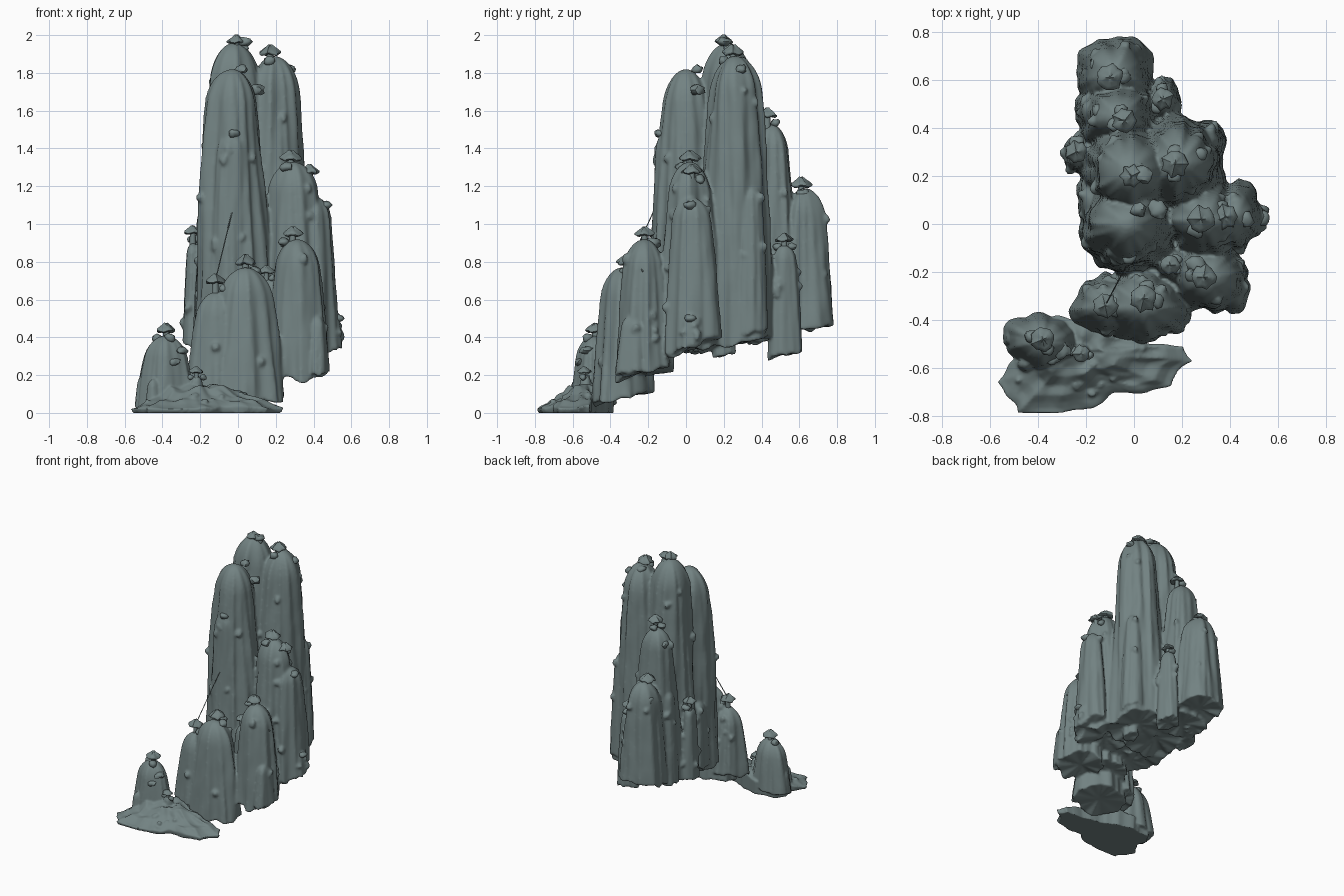
import bpy, bmesh, math, random
from mathutils import Vector, Matrix, noise

if "Cube" in bpy.data.objects:
    bpy.data.objects.remove(bpy.data.objects["Cube"])

random.seed(7)
rock = bpy.data.materials.new("grey green rock")
rock.diffuse_color = (0.17, 0.225, 0.225, 1)
rock.use_nodes = True
rock.node_tree.nodes["Principled BSDF"].inputs["Base Color"].default_value = rock.diffuse_color


def finish(name, bm, angle=50, voxel=None):
    """Make the object; with a voxel size, fuse its pieces into one weathered skin."""
    bmesh.ops.recalc_face_normals(bm, faces=bm.faces)
    me = bpy.data.meshes.new(name)
    bm.to_mesh(me)
    bm.free()
    ob = bpy.data.objects.new(name, me)
    bpy.context.collection.objects.link(ob)
    me.materials.append(rock)
    if voxel:
        rm = ob.modifiers.new("fuse", 'REMESH')
        rm.mode = 'VOXEL'
        rm.voxel_size = voxel
        rm.use_smooth_shade = True
        sm = ob.modifiers.new("weather", 'SMOOTH')
        sm.iterations = 3
        return
    for o in bpy.context.selected_objects:
        o.select_set(False)
    ob.select_set(True)
    bpy.context.view_layer.objects.active = ob
    bpy.ops.object.shade_smooth_by_angle(angle=math.radians(angle))


def skin(bm, rings, top, bottom):
    """Join rings of points into a closed skin."""
    vs = [[bm.verts.new(p) for p in r] for r in rings]
    n = len(vs[0])
    for a, b in zip(vs, vs[1:]):
        for i in range(n):
            bm.faces.new((a[i], a[(i + 1) % n], b[(i + 1) % n], b[i]))
    for ring, p in ((vs[0], top), (vs[-1], bottom)):
        c = bm.verts.new(p)
        for i in range(n):
            bm.faces.new((ring[i], ring[(i + 1) % n], c))


def pillar_point(p, a, s):
    """Surface of a weathered, round-topped column; s runs 0 (top) to 1 (bottom)."""
    x, y, rx, ry, zt, zb, seed = p
    h = zt - zb
    ca, sa = math.cos(a), math.sin(a)
    edge = noise.noise(Vector((ca * 2, sa * 2, seed * 5.1)))
    d = s * (h - 0.06 * ry / 0.2 * edge - 0.2 * ry * sa)
    dome = min(d / (1.0 * min(rx, ry)), 1)
    f = 0.5 * math.sqrt(1 - (1 - dome) ** 2) + 0.53 * s ** 0.62
    z = max(zt - d, 0.01)
    f *= 1 + 0.18 * noise.noise(Vector((ca * 1.7, sa * 1.7, z * 0.8 + seed * 3.7)))
    f *= 1 + 0.13 * noise.noise(Vector((ca * 4, sa * 4, z * 1.5 + seed * 1.3)))
    f *= 1 + 0.03 * noise.noise(Vector((ca * 3, sa * 3, z * 7 + seed)))
    return Vector((x + rx * f * ca, y + ry * f * sa, z))


def pillar(bm, p, n=48, m=36):
    rings = [[pillar_point(p, 2 * math.pi * i / n, (j / m) ** 1.7)
              for i in range(n)] for j in range(1, m + 1)]
    skin(bm, rings, (p[0], p[1], p[4]), (p[0], p[1], p[5] + 0.01))


def blob(bm, loc, r, flat=1.0):
    m = Matrix.Translation(loc) @ Matrix.Diagonal((r, r, r * flat, 1))
    res = bmesh.ops.create_icosphere(bm, subdivisions=2, radius=1, matrix=m)
    for v in res["verts"]:
        v.co += (v.co - Vector(loc)) * 0.5 * noise.noise(v.co * 45)


# Cliff columns: x, y, radius x, radius y, top, bottom
cliff = [
    (-0.02, 0.22, 0.21, 0.20, 1.96, 0.36), (0.19, 0.26, 0.19, 0.20, 1.89, 0.37),   # tall pair
    (-0.03, 0.00, 0.21, 0.19, 1.82, 0.34), (-0.03, -0.10, 0.13, 0.10, 1.49, 0.32),  # tall front
    (0.29, 0.02, 0.18, 0.16, 1.33, 0.34), (0.42, 0.03, 0.11, 0.14, 1.14, 0.35),     # right
    (0.51, 0.02, 0.045, 0.06, 0.52, 0.35),
    (-0.07, 0.45, 0.17, 0.14, 1.53, 0.39), (-0.18, 0.47, 0.06, 0.07, 1.08, 0.39),   # rear
    (-0.08, 0.63, 0.17, 0.15, 1.19, 0.44), (-0.03, 0.69, 0.08, 0.08, 0.80, 0.46),   # back
    (0.12, 0.52, 0.08, 0.09, 0.89, 0.30), (0.30, 0.35, 0.085, 0.08, 1.20, 0.42),
    (0.20, 0.20, 0.05, 0.06, 0.60, 0.30),
    (-0.24, 0.29, 0.055, 0.08, 0.90, 0.36), (-0.18, 0.10, 0.06, 0.11, 0.85, 0.36),  # left
    (0.31, -0.22, 0.16, 0.15, 0.92, 0.21), (0.42, -0.28, 0.06, 0.09, 0.52, 0.21),   # lower right
    (0.17, -0.17, 0.09, 0.08, 0.71, 0.23),
    (0.04, -0.34, 0.19, 0.16, 0.77, 0.08), (-0.12, -0.34, 0.13, 0.13, 0.64, 0.14),  # front
    (0.08, -0.19, 0.15, 0.11, 0.45, 0.23),
    (0.08, 0.13, 0.20, 0.25, 0.70, 0.37), (0.03, 0.38, 0.14, 0.14, 0.70, 0.40),     # inner core
]
bm = bmesh.new()
for k, v in enumerate(cliff):
    p = (*v, k + 1)
    pillar(bm, p)
    if k < 22:  # small knobs clinging to the walls
        for _ in range(7):
            q = pillar_point(p, random.uniform(0, 6.28), random.uniform(0.08, 0.8))
            blob(bm, q, random.uniform(.016, .026), 1.2)
finish("rock_cliff", bm, voxel=0.0095)

# Low island at the front: outline x, y, upper edge z
outline = [(0.24, -0.57, .03), (0.21, -0.51, .04), (0.07, -0.50, .07), (-0.10, -0.46, .13),
           (-0.20, -0.41, .14), (-0.32, -0.38, .10), (-0.46, -0.40, .08), (-0.53, -0.47, .06),
           (-0.51, -0.56, .05), (-0.57, -0.66, .02), (-0.49, -0.79, .02), (-0.28, -0.78, .02),
           (-0.17, -0.78, .025), (-0.08, -0.71, .03), (0.05, -0.70, .03), (0.14, -0.67, .03)]
pts = []
for i, a in enumerate(outline):
    b = outline[(i + 1) % len(outline)]
    for t in range(5):
        q = Vector(a).lerp(Vector(b), t / 5)
        q += (q - Vector((-0.2, -0.57, q.z))) * 0.09 * noise.noise(q * 14)
        pts.append(q)
peak = Vector((-0.24, -0.53, 0.17))
rings = []
for s in (0.12, 0.25, 0.4, 0.55, 0.7, 0.82, 0.92, 1.0):
    ring = []
    for q in pts:
        v = peak.lerp(q, s)
        v.z += 0.06 * noise.noise(v * 13) * (1 - s * s * .8)
        v.z = max(v.z, 0.022)
        ring.append(v)
    rings.append(ring)
rings.append([Vector((q.x, q.y, 0.0)).lerp(Vector((peak.x, peak.y, 0)), 0.03) for q in pts])
bm = bmesh.new()
skin(bm, rings, peak, (-0.2, -0.57, 0.0))
for k, v in enumerate([(-0.38, -0.49, 0.15, 0.12, 0.41, 0.02), (-0.50, -0.47, 0.045, 0.05, 0.20, 0.03),
                       (-0.22, -0.53, 0.04, 0.04, 0.20, 0.05), (-0.45, -0.58, 0.04, 0.04, 0.18, 0.02)]):
    pillar(bm, (*v, 40 + k))
for i in range(12):
    q = peak.lerp(random.choice(pts), random.uniform(.3, .8))
    blob(bm, q, random.uniform(.014, .022), 1)
finish("front_island", bm, voxel=0.007)


def tree(bm, x, y, z, r):
    """Short trunk with a rounded umbrella crown."""
    bmesh.ops.create_cone(bm, segments=8, radius1=r * .4, radius2=r * .3, depth=r * 2,
                          matrix=Matrix.Translation((x, y, z - r * .8)))
    n = 14
    prof = [(0.2, 0.66), (0.42, 0.45), (0.7, 0.25), (0.98, 0.0), (1.0, -0.15), (0.8, -0.28), (0.4, -0.2)]
    rings = []
    for q, h in prof:
        rings.append([(x + r * q * math.cos(2 * math.pi * i / n) * (1 + .15 * math.sin(3 * i + x * 90)),
                       y + r * q * math.sin(2 * math.pi * i / n) * (1 + .15 * math.sin(3 * i + y * 90)),
                       z + r * h + r * .1 * math.sin(i * 1.8 + x * 50)) for i in range(n)])
    skin(bm, rings, (x, y, z + r * .72), (x, y, z - r * .15))


# Umbrella trees on the summits, each with low bushes beside it
bm = bmesh.new()
for x, y, z, r in [(-0.01, 0.20, 1.97, .045), (0.17, 0.25, 1.91, .055), (-0.04, 0.43, 1.58, .05),
                   (-0.10, 0.61, 1.21, .055), (0.12, 0.52, 0.92, .045), (0.28, 0.02, 1.35, .055),
                   (0.38, 0.03, 1.28, .05), (0.29, -0.22, 0.95, .05), (0.15, -0.17, 0.75, .04),
                   (0.04, -0.31, 0.80, .055), (-0.12, -0.34, 0.70, .05), (-0.38, -0.48, 0.44, .05),
                   (-0.22, -0.54, 0.22, .035), (-0.24, 0.30, 0.96, .045)]:
    tree(bm, x, y, z, r)
    for _ in range(2):
        a = random.uniform(0, 6.28)
        blob(bm, (x + r * math.cos(a), y + r * .9 * math.sin(a), z - r * .9), r * .55, .8)
for x, y, z, r in [(0.035, 0.20, 1.965, .035), (0.10, 0.06, 1.71, .04), (0.02, 0.06, 1.82, .032),
                   (0.27, 0.29, 1.82, .035), (-0.02, -0.14, 1.48, .03), (0.46, 0.02, 1.10, .035),
                   (0.53, 0.02, 0.50, .032), (-0.30, -0.53, 0.33, .035), (0.26, -0.17, 0.90, .04),
                   (-0.15, 0.66, 1.08, .035), (-0.14, 0.47, 1.43, .035), (0.40, -0.22, 0.75, .03),
                   (-0.44, -0.47, 0.31, .035), (-0.34, -0.56, 0.27, .03)]:
    blob(bm, (x, y, z), r, .7)
finish("summit_trees", bm, 60)

# Rope from the front tree up to the buttress
a, b = Vector((-0.12, -0.34, 0.70)), Vector((-0.03, -0.17, 1.07))
bm = bmesh.new()
bmesh.ops.create_cone(bm, cap_ends=True, segments=6, radius1=.003, radius2=.003, depth=(b - a).length,
                      matrix=Matrix.Translation((a + b) / 2) @ (b - a).to_track_quat('Z', 'Y').to_matrix().to_4x4())
finish("rope", bm)
